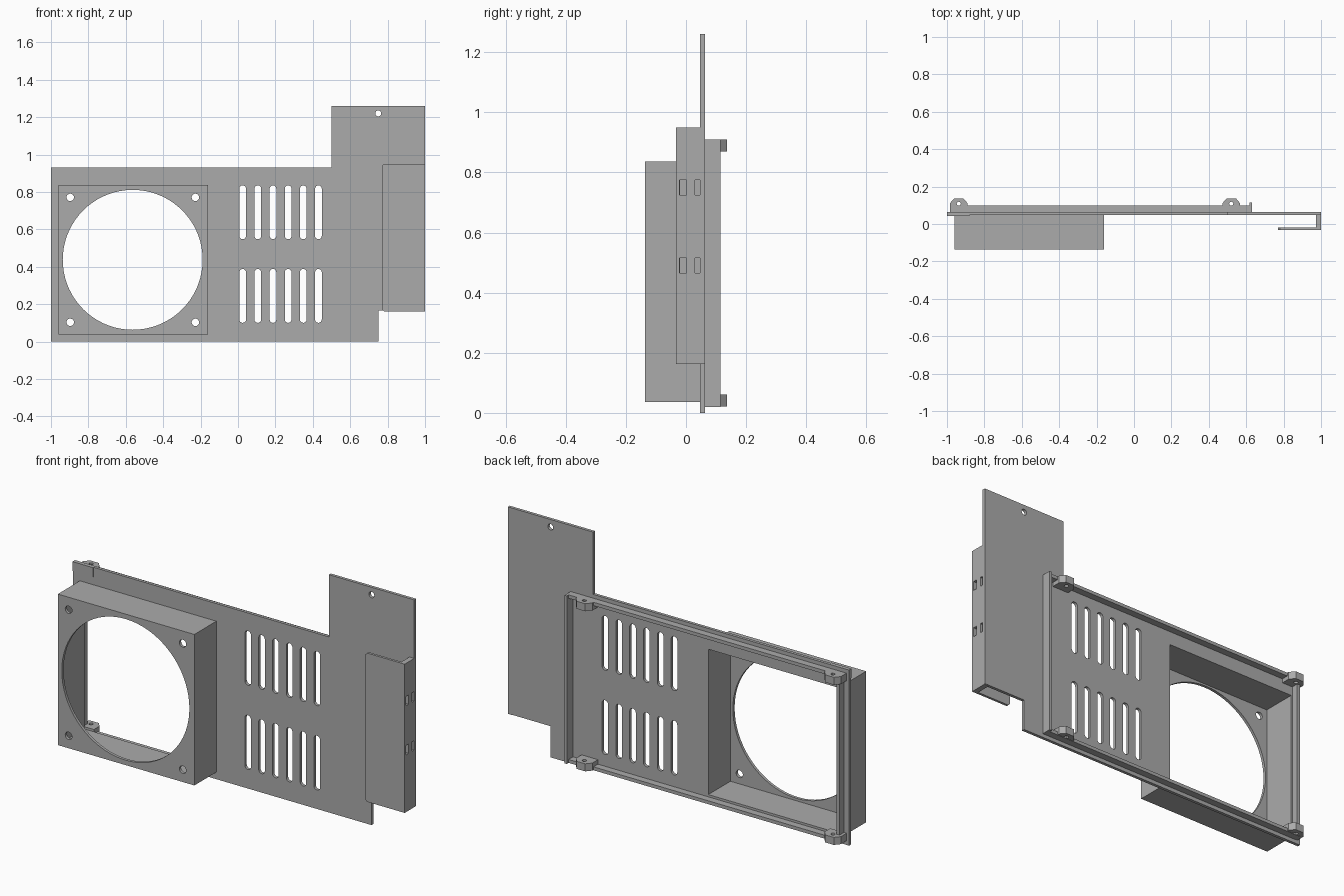
import bpy
from math import pi, cos, sin
from mathutils import Matrix

if "Cube" in bpy.data.objects:
    bpy.data.objects.remove(bpy.data.objects["Cube"], do_unlink=True)

COLOUR = (0.41, 0.41, 0.41, 1)
grey = bpy.data.materials.new("mid_grey")
grey.use_nodes = True
grey.diffuse_color = COLOUR
grey.node_tree.nodes["Principled BSDF"].inputs["Base Color"].default_value = COLOUR

# Orientations: sheet lying flat, facing the front, facing the side
FLAT = Matrix()
FRONT = Matrix.Rotation(pi / 2, 4, "X")
SIDE = Matrix.Rotation(pi / 2, 4, "Z") @ FRONT


def rect(x0, x1, y0, y1):
    return [(x0, y0), (x1, y0), (x1, y1), (x0, y1)]


def circle(x, y, r, n=16):
    return [(x + r * cos(2 * pi * i / n), y + r * sin(2 * pi * i / n)) for i in range(n)]


def slot(x, y0, y1, r, n=8):
    """Upright slot with rounded ends."""
    top = [(x + r * cos(pi * i / n), y1 - r + r * sin(pi * i / n)) for i in range(n + 1)]
    low = [(x - r * cos(pi * i / n), y0 + r - r * sin(pi * i / n)) for i in range(n + 1)]
    return top + low


def sheet(name, loops, low, high, turn):
    """Outline plus holes, extruded between two levels along the sheet normal."""
    curve = bpy.data.curves.new(name, "CURVE")
    curve.dimensions = "2D"
    curve.fill_mode = "BOTH"
    curve.extrude = (high - low) / 2
    for loop in loops:
        spline = curve.splines.new("POLY")
        spline.points.add(len(loop) - 1)
        for point, (x, y) in zip(spline.points, loop):
            point.co = (x, y, 0, 1)
        spline.use_cyclic_u = True
    temp = bpy.data.objects.new(name + "_curve", curve)
    bpy.context.collection.objects.link(temp)
    graph = bpy.context.evaluated_depsgraph_get()
    mesh = bpy.data.meshes.new_from_object(temp.evaluated_get(graph))
    bpy.data.objects.remove(temp, do_unlink=True)
    mesh.transform(turn @ Matrix.Translation((0, 0, (low + high) / 2)))
    mesh.materials.clear()
    mesh.materials.append(grey)
    for poly in mesh.polygons:
        poly.use_smooth = False
    obj = bpy.data.objects.new(name, mesh)
    bpy.context.collection.objects.link(obj)
    return obj


def front_sheet(name, loops, y0, y1):
    return sheet(name, loops, -y1, -y0, FRONT)


# Main panel with vent slots, fan opening and a hanging hole
panel = [(-1, 0), (0.75, 0), (0.75, 0.165), (1, 0.165), (1, 1.26), (0.5, 1.26), (0.5, 0.93), (-1, 0.93)]
vents = [slot(0.025 + 0.081 * i, z, z + 0.288, 0.018) for i in range(6) for z in (0.1, 0.547)]
opening = rect(-0.945, -0.175, 0.05, 0.82)
front_sheet("main_panel", [panel, opening, circle(0.75, 1.22, 0.016)] + vents, 0.047, 0.063)
front_sheet("corner_pad", [rect(-1, -0.88, 0.88, 0.93)], 0.042, 0.047)

# Fan housing: hollow square walls and a front face with round openings
outer = rect(-0.96, -0.16, 0.037, 0.837)
front_sheet("fan_housing_walls", [outer, opening], -0.122, 0.047)
screws = [circle(x, z, 0.02) for x in (-0.897, -0.228) for z in (0.103, 0.771)]
front_sheet("fan_housing_face", [outer, circle(-0.563, 0.437, 0.374, 72)] + screws, -0.137, -0.122)

# Folded side wall with small slots, and its front lip
wall_slots = [rect(y, y + 0.023, z, z + 0.05) for y in (-0.022, 0.03) for z in (0.465, 0.725)]
sheet("side_wall", [rect(-0.033, 0.06, 0.162, 0.95)] + wall_slots, 0.972, 1, SIDE)
lip = [(0.78, 0.162), (0.972, 0.162), (0.972, 0.95), (0.78, 0.95), (0.77, 0.94), (0.77, 0.172)]
front_sheet("side_lip", [lip], -0.033, -0.02)

# Raised frame on the back
for name, z in (("lower_rib", 0.02), ("upper_rib", 0.892)):
    front_sheet(name, [rect(-0.97, 0.62, z, z + 0.018)], 0.063, 0.1)
front_sheet("outer_rib", [rect(-0.97, -0.952, 0.038, 0.892)], 0.063, 0.1)
front_sheet("inner_rib", [rect(0.618, 0.632, 0.02, 0.91)], 0.063, 0.115)

# Four mounting tabs with vertical holes
for side, x in (("left", 0.52), ("right", -0.937)):
    for level, z in (("lower", 0.022), ("upper", 0.87)):
        tab = [(x - 0.048, 0.063), (x + 0.048, 0.063), (x + 0.048, 0.11), (x + 0.025, 0.137),
               (x - 0.025, 0.137), (x - 0.048, 0.11)]
        sheet(f"{level}_{side}_tab", [tab, circle(x, 0.108, 0.011, 12)], z, z + 0.04, FLAT)
